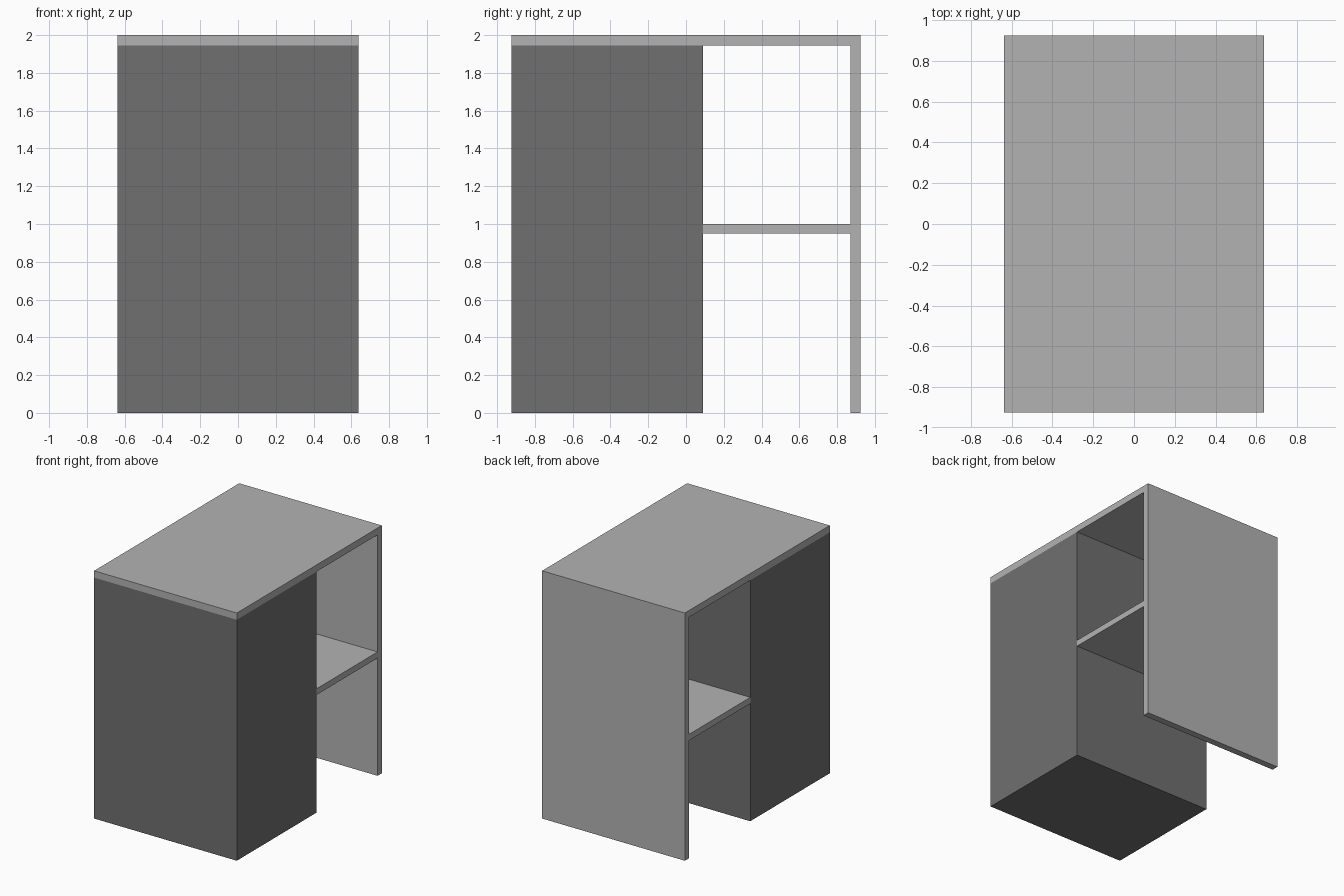
import bpy
import bmesh
from mathutils import Vector

if "Cube" in bpy.data.objects:
    bpy.data.objects.remove(bpy.data.objects["Cube"])


def material(name, value):
    m = bpy.data.materials.new(name)
    m.diffuse_color = (value, value, value, 1.0)
    m.use_nodes = True
    m.node_tree.nodes["Principled BSDF"].inputs["Base Color"].default_value = m.diffuse_color
    return m


light_grey = material("light_grey", 0.45)
dark_grey = material("dark_grey", 0.16)

HALF_W, HALF_D = 0.637, 0.925   # overall half width and half depth
HEIGHT, BOARD = 2.0, 0.055      # overall height and board thickness


def box(name, y0, y1, z0, z1, mat):
    """Full-width box spanning the given depth and height range."""
    bm = bmesh.new()
    bmesh.ops.create_cube(bm, size=1.0)
    bmesh.ops.scale(bm, vec=Vector((2 * HALF_W, y1 - y0, z1 - z0)), verts=bm.verts)
    mesh = bpy.data.meshes.new(name)
    bm.to_mesh(mesh)
    bm.free()
    mesh.materials.append(mat)
    obj = bpy.data.objects.new(name, mesh)
    obj.location = (0, (y0 + y1) / 2, (z0 + z1) / 2)
    bpy.context.collection.objects.link(obj)
    return obj


cabinet_back = 0.09
panel_front = HALF_D - BOARD
top_under = HEIGHT - BOARD

# Solid dark cabinet at the front
box("cabinet_body", -HALF_D, cabinet_back, 0, top_under, dark_grey)
# Top board over everything
box("top_board", -HALF_D, HALF_D, top_under, HEIGHT, light_grey)
# Upright panel carrying the rear end
box("rear_panel", panel_front, HALF_D, 0, top_under, light_grey)
# Shelf between cabinet and rear panel
box("middle_shelf", cabinet_back, panel_front, 0.95, 1.0, light_grey)
